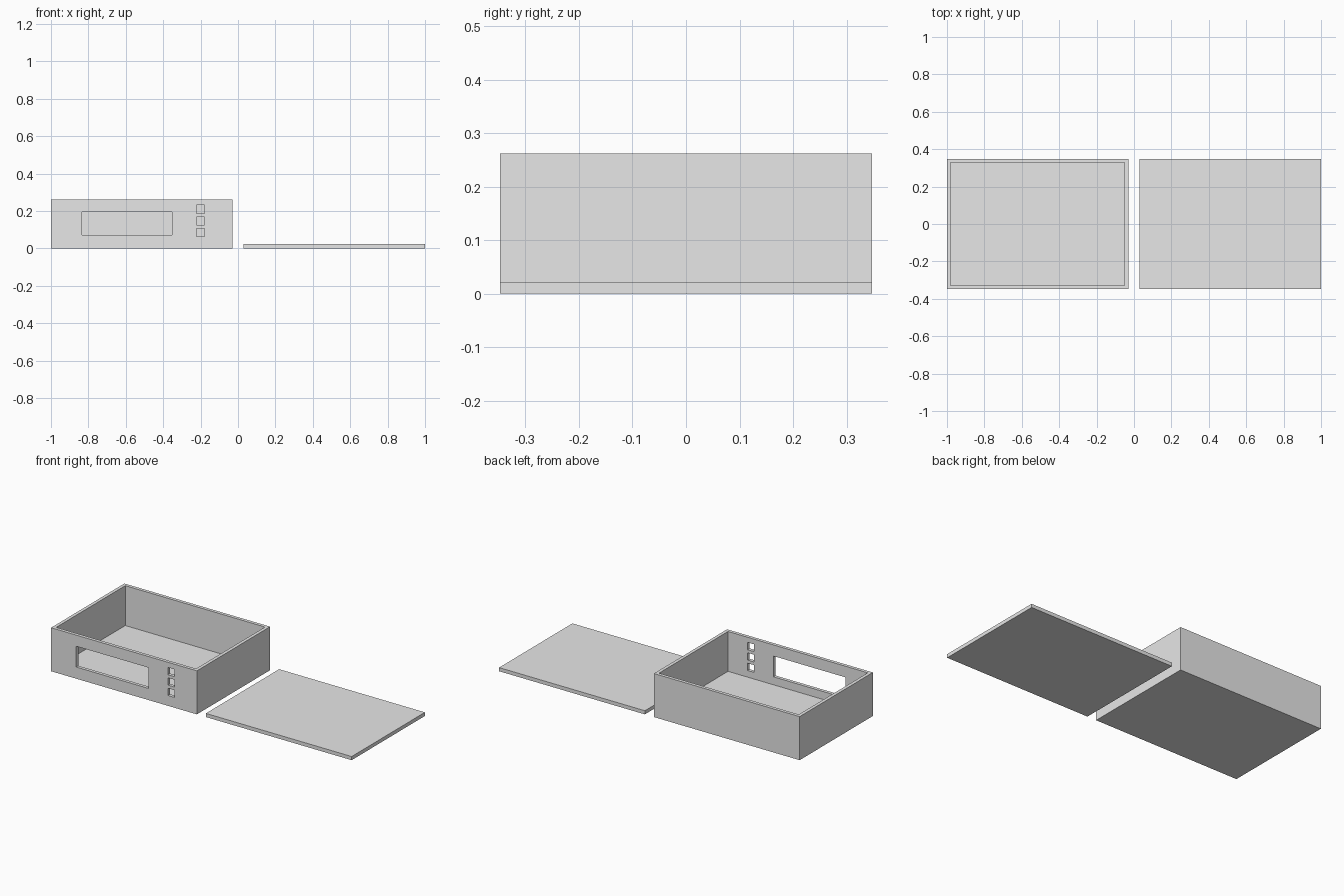
import bpy

cube = bpy.data.objects.get("Cube")
if cube:
    bpy.data.objects.remove(cube, do_unlink=True)

grey = bpy.data.materials.new("plain_grey")
grey.use_nodes = True
GREY = (0.8, 0.8, 0.8, 1)
grey.diffuse_color = GREY
grey.node_tree.nodes["Principled BSDF"].inputs["Base Color"].default_value = GREY


def box(name, x, y, z):
    """Box spanning the given (low, high) ranges."""
    ranges = (x, y, z)
    bpy.ops.mesh.primitive_cube_add(size=1, location=[(a + b) / 2 for a, b in ranges])
    ob = bpy.context.object
    ob.name = name
    ob.scale = [b - a for a, b in ranges]
    bpy.ops.object.transform_apply(location=False, rotation=False, scale=True)
    ob.data.materials.append(grey)
    return ob


def cut(target, cutter):
    cutter.hide_render = True
    mod = target.modifiers.new(cutter.name, 'BOOLEAN')
    mod.operation = 'DIFFERENCE'
    mod.solver = 'EXACT'
    mod.object = cutter
    bpy.context.view_layer.objects.active = target
    bpy.ops.object.modifier_apply(modifier=mod.name)
    bpy.data.objects.remove(cutter, do_unlink=True)


LEFT, RIGHT = -1.0, -0.03
DEPTH, HEIGHT = 0.348, 0.262
WALL, SLAB = 0.02, 0.022

# Open tray: outer block hollowed from above
tray = box("case_tray", (LEFT, RIGHT), (-DEPTH, DEPTH), (0, HEIGHT))
cut(tray, box("cavity", (LEFT + WALL, RIGHT - WALL),
              (-DEPTH + WALL, DEPTH - WALL), (SLAB, HEIGHT + 0.1)))

# Display window and three button holes through the front wall
through = (-DEPTH - 0.05, -DEPTH + WALL + 0.05)
cut(tray, box("display_opening", (-0.833, -0.352), through, (0.07, 0.195)))
for i in range(3):
    z = 0.084 + 0.0625 * i
    cut(tray, box("button_opening", (-0.223, -0.18), through, (z - 0.022, z + 0.022)))

# Lid lying flat beside the tray
box("case_lid", (-RIGHT, -LEFT), (-DEPTH, DEPTH), (0, SLAB))
